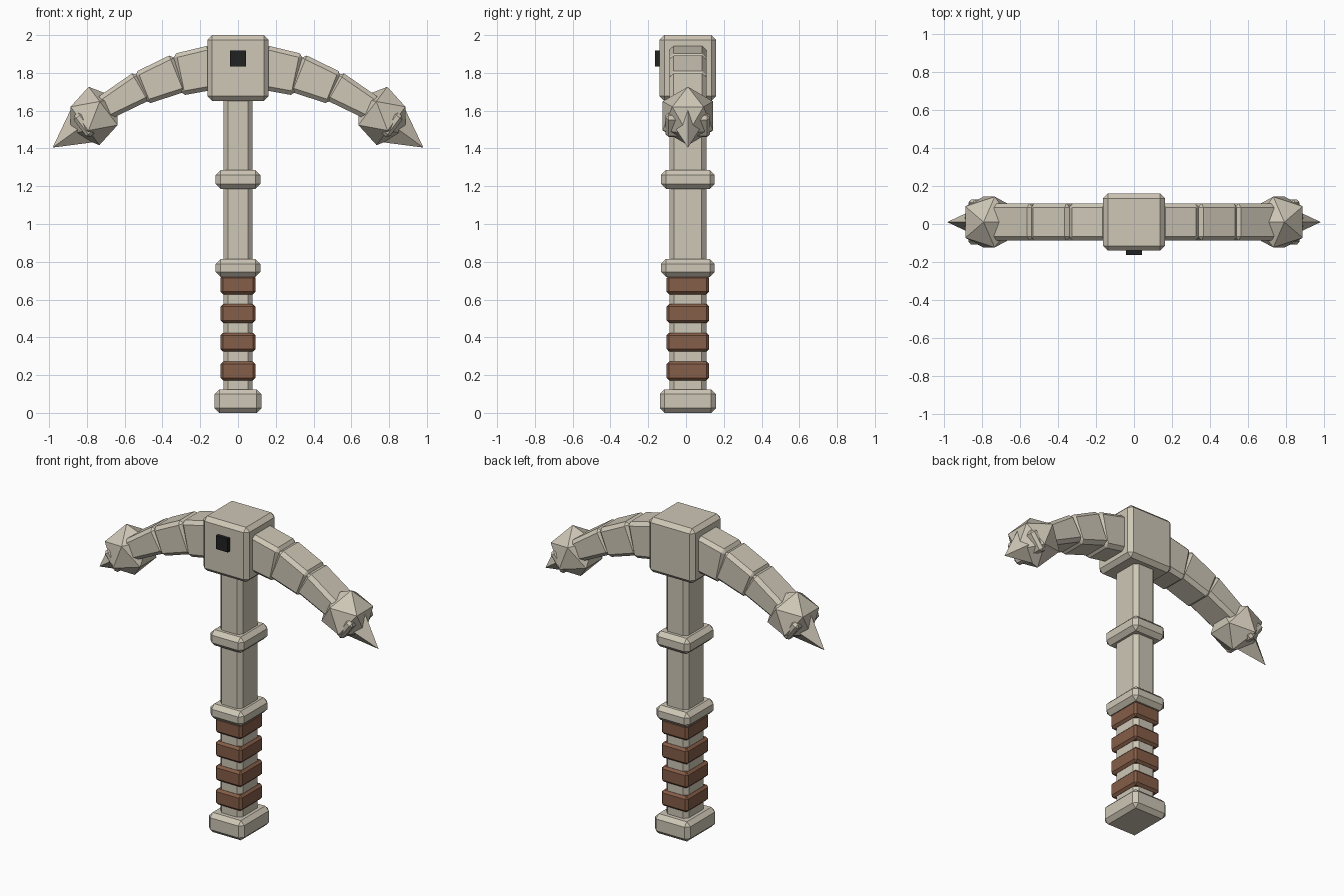
import bpy, bmesh, math
from mathutils import Matrix, Vector

if "Cube" in bpy.data.objects:
    bpy.data.objects.remove(bpy.data.objects["Cube"], do_unlink=True)

YC = 0.01  # depth centre of the tool


def material(name, rgb):
    m = bpy.data.materials.new(name)
    m.use_nodes = True
    m.diffuse_color = (*rgb, 1)
    m.node_tree.nodes["Principled BSDF"].inputs["Base Color"].default_value = (*rgb, 1)
    return m


STONE = material("pale stone", (0.62, 0.57, 0.47))
LEATHER = material("brown leather", (0.235, 0.11, 0.063))
BLACK = material("black", (0.016, 0.015, 0.015))


def finish(name, bm, mat, mirror=False):
    bmesh.ops.recalc_face_normals(bm, faces=bm.faces)
    me = bpy.data.meshes.new(name)
    bm.to_mesh(me)
    bm.free()
    me.materials.append(mat)
    ob = bpy.data.objects.new(name, me)
    bpy.context.collection.objects.link(ob)
    if mirror:
        ob.modifiers.new("Mirror", 'MIRROR')
    return ob


def chamfer(bm, width):
    bmesh.ops.bevel(bm, geom=bm.edges[:], offset=width, segments=1,
                    profile=0.5, affect='EDGES', clamp_overlap=True)


def block(name, hx, hy, z0, z1, bevel, mat, y=YC):
    bm = bmesh.new()
    bmesh.ops.create_cube(bm, size=2)
    bmesh.ops.scale(bm, vec=(hx, hy, (z1 - z0) / 2), verts=bm.verts)
    bmesh.ops.translate(bm, vec=(0, y, (z0 + z1) / 2), verts=bm.verts)
    if bevel:
        chamfer(bm, bevel)
    return finish(name, bm, mat)


def place(x, z, degrees):
    """Local +x points outward along an arm that drops by the angle."""
    return Matrix.Translation((x, YC, z)) @ Matrix.Rotation(math.radians(degrees), 4, 'Y')


# Handle: shaft, pommel, collars and grip bands
block("shaft", 0.078, 0.098, 0.06, 1.7, 0.025, STONE)
block("pommel", 0.124, 0.148, 0.0, 0.125, 0.025, STONE)
block("lower_collar", 0.118, 0.142, 0.72, 0.815, 0.026, STONE)
block("upper_collar", 0.118, 0.142, 1.186, 1.286, 0.026, STONE)
for i in range(4):
    z = 0.172 + i * 0.152
    block(f"grip_band_{i + 1}", 0.093, 0.113, z, z + 0.1, 0.014, LEATHER)

# Head block with a small square stud on the front
block("head_block", 0.162, 0.15, 1.652, 2.0, 0.025, STONE)
block("front_stud", 0.042, 0.02, 1.833, 1.918, 0, BLACK, y=-0.143)


# Curved arms: tapering chamfered segments
def arm_segment(name, start, end, h_in, h_out):
    a, b = Vector(start), Vector(end)
    d = b - a
    half = d.length / 2
    mid = (a + b) / 2
    bm = bmesh.new()
    bmesh.ops.create_cube(bm, size=2)
    for v in bm.verts:
        v.co.z *= h_out if v.co.x > 0 else h_in
        v.co.x *= half
        v.co.y *= 0.098
    chamfer(bm, 0.022)
    bm.transform(place(mid.x, mid.y, math.degrees(math.atan2(-d.y, d.x))))
    finish(name, bm, STONE, mirror=True)


arm_segment("inner_arms", (0.12, 1.832), (0.325, 1.789), 0.118, 0.112)
arm_segment("middle_arms", (0.305, 1.803), (0.518, 1.717), 0.106, 0.09)
arm_segment("outer_arms", (0.5, 1.735), (0.72, 1.607), 0.086, 0.066)

# Faceted knobs at the arm ends
bm = bmesh.new()
bmesh.ops.create_icosphere(bm, subdivisions=1, radius=0.157)
bm.transform(place(0.762, 1.572, 37) @ Matrix.Rotation(math.radians(90), 4, 'Y'))
finish("end_knobs", bm, STONE, mirror=True)

# Collars poking out of the knobs
bm = bmesh.new()
bmesh.ops.create_cube(bm, size=2)
bmesh.ops.scale(bm, vec=(0.028, 0.118, 0.07), verts=bm.verts)
chamfer(bm, 0.016)
bm.transform(place(0.815, 1.525, 37))
finish("spike_collars", bm, STONE, mirror=True)

# Four-sided spikes with a diamond section
bm = bmesh.new()
bmesh.ops.create_cone(bm, cap_ends=True, segments=4, radius1=0.123, radius2=0, depth=0.226)
bmesh.ops.remove_doubles(bm, verts=bm.verts, dist=0.0001)
bm.transform(Matrix.Rotation(math.radians(90), 4, 'Y'))
for v in bm.verts:
    v.co.y *= 0.7
bm.transform(place(0.89, 1.471, 36))
finish("spikes", bm, STONE, mirror=True)
